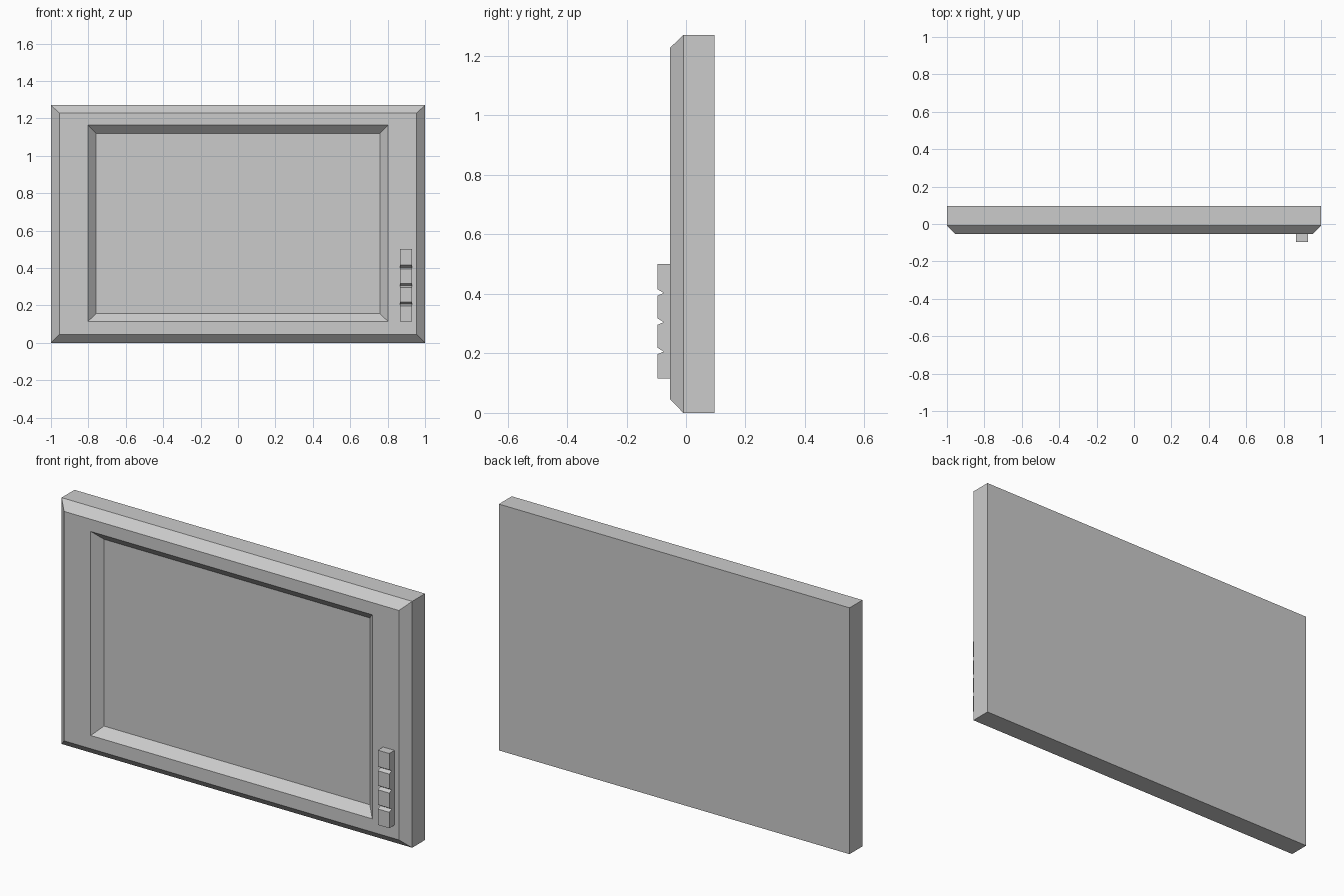
import bpy
import bmesh

cube = bpy.data.objects.get("Cube")
if cube:
    bpy.data.objects.remove(cube, do_unlink=True)

GREY = (0.6, 0.6, 0.6, 1.0)
mat = bpy.data.materials.new("plain grey")
mat.use_nodes = True
mat.diffuse_color = GREY
mat.node_tree.nodes["Principled BSDF"].inputs["Base Color"].default_value = GREY


def loft(name, loops):
    """Join matching closed loops of points with quads and cap both ends."""
    bm = bmesh.new()
    rings = [[bm.verts.new(p) for p in loop] for loop in loops]
    for a, b in zip(rings, rings[1:]):
        for i in range(len(a)):
            j = (i + 1) % len(a)
            bm.faces.new((a[i], a[j], b[j], b[i]))
    bm.faces.new(rings[0])
    bm.faces.new(rings[-1])
    bmesh.ops.recalc_face_normals(bm, faces=bm.faces)
    mesh = bpy.data.meshes.new(name)
    bm.to_mesh(mesh)
    bm.free()
    mesh.materials.append(mat)
    obj = bpy.data.objects.new(name, mesh)
    bpy.context.collection.objects.link(obj)
    return obj


def rectangle(half_width, bottom, top, y):
    return [(-half_width, y, bottom), (half_width, y, bottom),
            (half_width, y, top), (-half_width, y, top)]


# Panel: back, side walls, outer chamfer, front frame, sloped recess and screen
BACK, SIDE, FRONT = 0.096, -0.009, -0.053
loft("screen_panel", [
    rectangle(1.0, 0.0, 1.27, BACK),
    rectangle(1.0, 0.0, 1.27, SIDE),
    rectangle(0.955, 0.045, 1.228, FRONT),
    rectangle(0.803, 0.113, 1.165, FRONT),
    rectangle(0.758, 0.157, 1.12, SIDE),
])

# Button strip: side profile with three V-shaped notches, extruded across
OUT, NOTCH = -0.096, -0.075
profile = [(FRONT, 0.115), (OUT, 0.115)]
for z in (0.206, 0.305, 0.403):
    profile += [(OUT, z - 0.009), (NOTCH, z), (OUT, z + 0.013)]
profile += [(OUT, 0.5), (FRONT, 0.5)]
loft("button_strip", [[(x, y, z) for y, z in profile] for x in (0.865, 0.93)])
